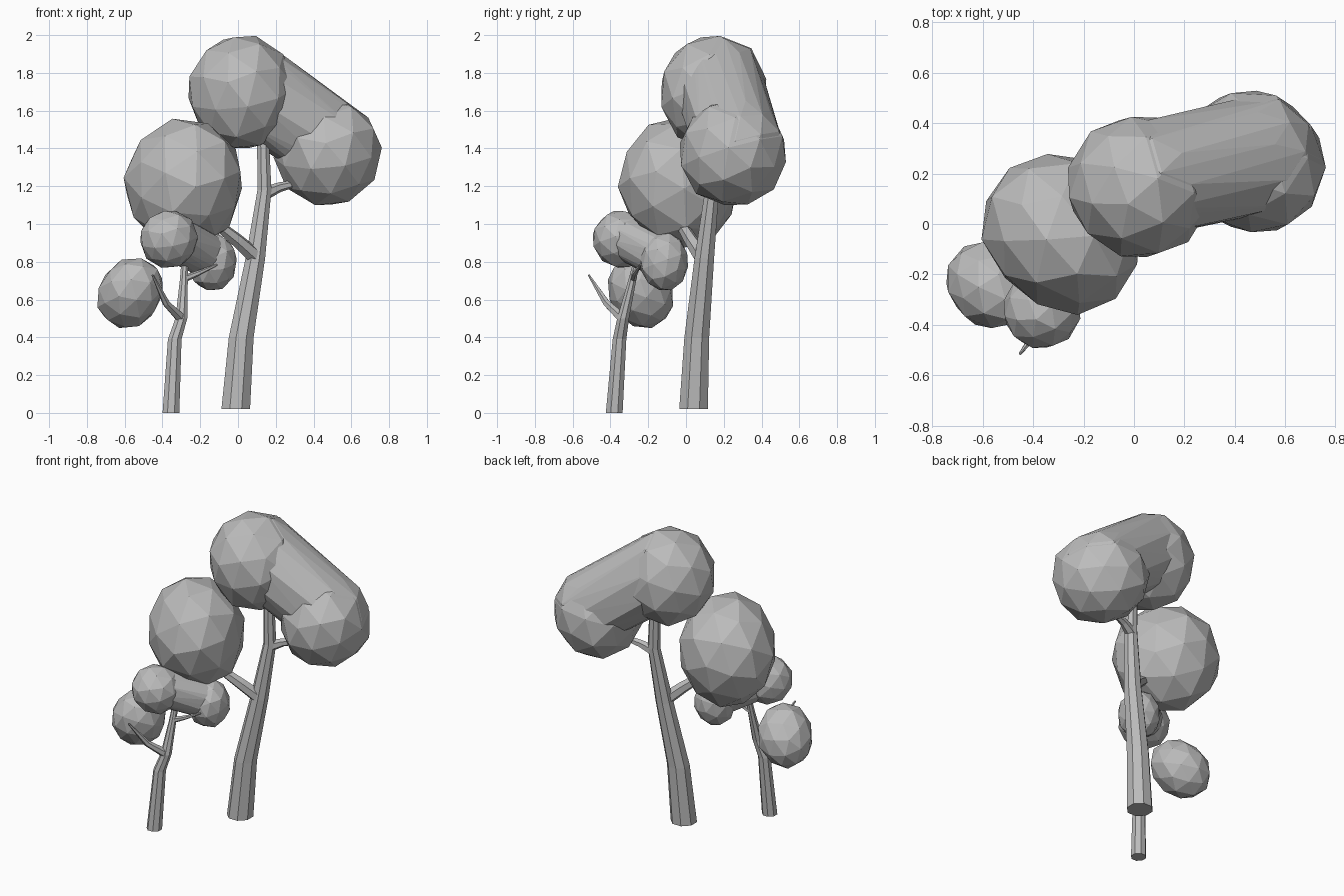
import bpy
import bmesh
import math
import random
from mathutils import Vector, Matrix

random.seed(4)

cube = bpy.data.objects.get("Cube")
if cube:
    bpy.data.objects.remove(cube, do_unlink=True)

grey = bpy.data.materials.new("plain grey")
grey.use_nodes = True
GREY = (0.5, 0.5, 0.5, 1)
grey.diffuse_color = GREY
grey.node_tree.nodes["Principled BSDF"].inputs["Base Color"].default_value = GREY


def finish(bm, name):
    """Turn a bmesh into a flat-shaded object."""
    bmesh.ops.recalc_face_normals(bm, faces=bm.faces)
    mesh = bpy.data.meshes.new(name)
    bm.to_mesh(mesh)
    bm.free()
    mesh.materials.append(grey)
    obj = bpy.data.objects.new(name, mesh)
    bpy.context.collection.objects.link(obj)


def limb(name, path, sides=8, level=False):
    """Tapered tube through (x, y, z, radius) stations; level keeps rings flat."""
    bm = bmesh.new()
    pts = [Vector(p[:3]) for p in path]
    rings = []
    for i, p in enumerate(pts):
        along = pts[min(i + 1, len(pts) - 1)] - pts[max(i - 1, 0)]
        rot = Matrix.Identity(3) if level else along.to_track_quat('Z', 'Y').to_matrix()
        ring = []
        for k in range(sides):
            a = math.tau * (k + 0.5) / sides
            ring.append(bm.verts.new(p + rot @ Vector((math.cos(a), math.sin(a), 0)) * path[i][3]))
        rings.append(ring)
    for lo, hi in zip(rings, rings[1:]):
        for k in range(sides):
            n = (k + 1) % sides
            bm.faces.new((lo[k], lo[n], hi[n], hi[k]))
    bm.faces.new(rings[0])
    bm.faces.new(rings[-1])
    finish(bm, name)


def add_clump(bm, centre, radii, lean):
    """Irregular low-poly ball set diagonally, leaning to the front left."""
    made = bmesh.ops.create_icosphere(bm, subdivisions=2, radius=1)["verts"]
    turn = Matrix.Rotation(random.uniform(0, 1), 3, 'Z') @ Matrix.Rotation(0.3, 3, 'X')
    pose = Matrix.Rotation(-math.pi / 4, 3, 'Z') @ Matrix.Rotation(lean, 3, 'Y')
    points = []
    for v in made:
        d = turn @ v.co * random.uniform(0.98, 1.03)
        v.co = Vector(centre) + pose @ Vector(a * b for a, b in zip(d, radii))
        points.append(v.co.copy())
    return points


def foliage(name, clumps, neck=None, shift=(0, 0, 0)):
    """Leaf balls; neck is the relative thickness of a shifted bridge between them."""
    bm = bmesh.new()
    bridge = []
    for centre, radii, lean in clumps:
        for p in add_clump(bm, centre, radii, lean):
            if neck:
                bridge.append(Vector(centre).lerp(p, neck) + Vector(shift))
    if neck:
        bmesh.ops.convex_hull(bm, input=[bm.verts.new(p) for p in bridge])
        loose = [v for v in bm.verts if not v.link_faces]
        bmesh.ops.delete(bm, geom=loose, context='VERTS')
    finish(bm, name)


# Large tree
limb("large_trunk", [(-0.012, 0.04, 0.02, 0.082), (0.017, 0.057, 0.4, 0.071),
                     (0.092, 0.097, 0.82, 0.056), (0.14, 0.138, 1.18, 0.04),
                     (0.13, 0.14, 1.55, 0.032)], level=True)
limb("large_left_branch", [(0.14, 0.14, 1.16, 0.036), (0.22, 0.165, 1.195, 0.026),
                           (0.37, 0.2, 1.23, 0.014)], 6)
limb("large_right_branch", [(0.1, 0.09, 0.82, 0.044), (0.0, 0.03, 0.91, 0.037),
                            (-0.1, -0.02, 0.99, 0.03)], 6)
foliage("large_crown", [((0.02, 0.15, 1.695), (0.29, 0.285, 0.31), 0),
                        ((0.475, 0.25, 1.378), (0.3, 0.28, 0.29), 0)],
        0.82, (0.03, 0.03, 0.04))
foliage("middle_crown", [((-0.285, -0.035, 1.215), (0.335, 0.3, 0.352), 0.3)])

# Small tree
limb("small_trunk", [(-0.355, -0.38, 0, 0.048), (-0.335, -0.352, 0.39, 0.039),
                     (-0.3, -0.333, 0.5, 0.034), (-0.287, -0.285, 0.7, 0.023),
                     (-0.28, -0.25, 0.85, 0.017)], level=True)
limb("small_right_branch", [(-0.3, -0.335, 0.5, 0.029), (-0.38, -0.42, 0.58, 0.02),
                            (-0.452, -0.515, 0.73, 0.006)], 6)
limb("small_left_branch", [(-0.285, -0.28, 0.71, 0.02), (-0.21, -0.27, 0.74, 0.014),
                           (-0.11, -0.24, 0.785, 0.005)], 6)
foliage("small_crown", [((-0.365, -0.34, 0.92), (0.155, 0.155, 0.155), 0),
                        ((-0.137, -0.115, 0.8), (0.132, 0.13, 0.155), 0)],
        0.8, (0, 0, 0.02))
foliage("low_clump", [((-0.57, -0.24, 0.635), (0.167, 0.167, 0.206), 0.785)])
